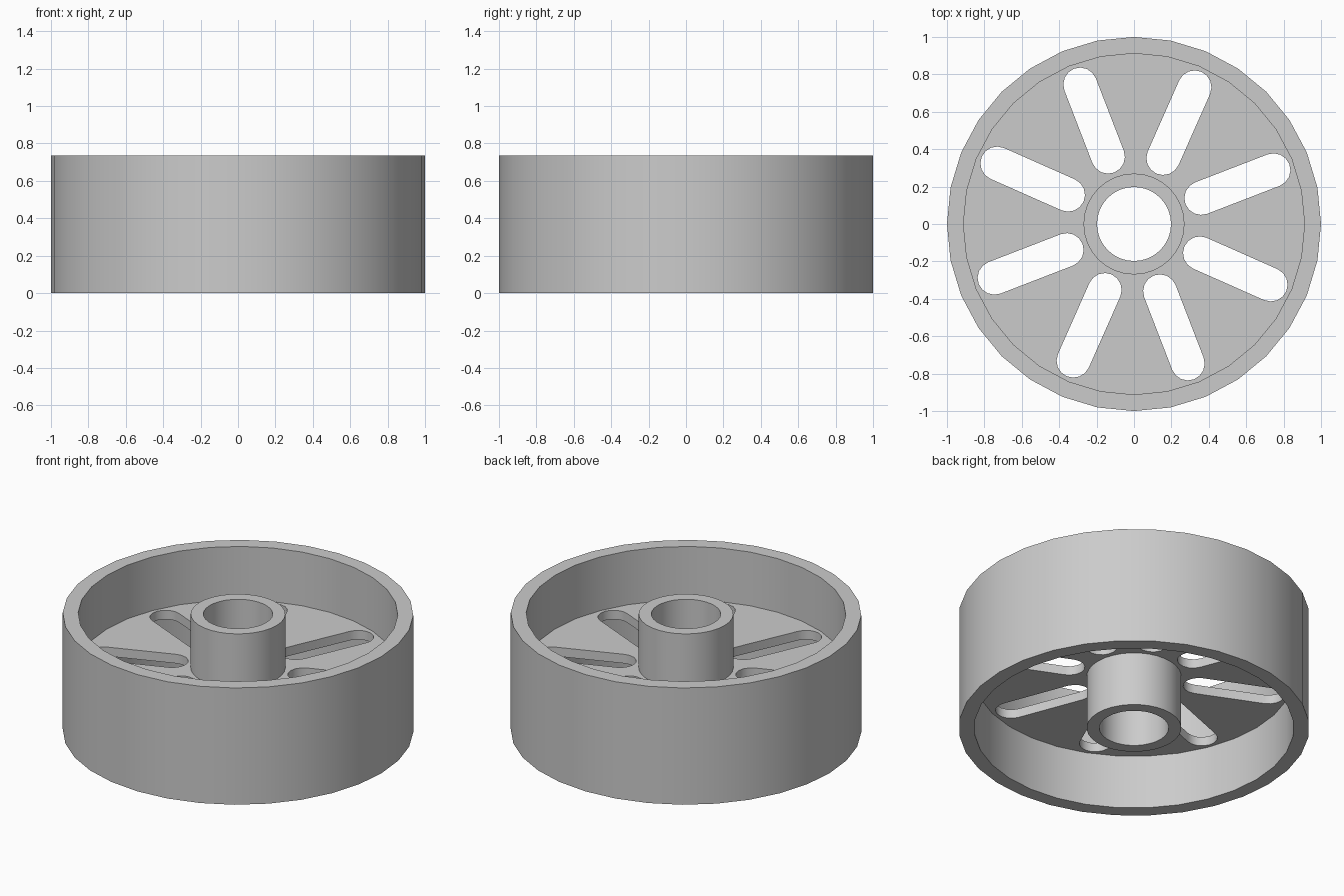
import bpy, bmesh
from math import sin, cos, pi, radians

HEIGHT = 0.735
WEB_LOW, WEB_HIGH = 0.34, 0.397
SLOT_COUNT, SLOT_TURN = 8, radians(21.1)

cube = bpy.data.objects.get("Cube")
if cube:
    bpy.data.objects.remove(cube, do_unlink=True)

grey = bpy.data.materials.new("plain grey")
grey.use_nodes = True
grey.diffuse_color = (0.6, 0.6, 0.6, 1)
grey.node_tree.nodes["Principled BSDF"].inputs["Base Color"].default_value = grey.diffuse_color


def arc(radius, start, sweep, steps, cx=0, cy=0):
    return [(cx + radius * cos(start + sweep * i / steps),
             cy + radius * sin(start + sweep * i / steps)) for i in range(steps + 1)]


def circle(radius, sides=32):
    return arc(radius, 0, 2 * pi, sides)[:-1]


def slot(angle, inner=0.385, outer=0.80, radius=0.09):
    # Radial slot with rounded ends
    c, s = cos(angle), sin(angle)
    return (arc(radius, angle - pi / 2, pi, 8, outer * c, outer * s)
            + arc(radius, angle + pi / 2, pi, 8, inner * c, inner * s))


def extrude_outline(name, loops, low, high):
    # Filled outline with holes, extruded between two heights
    curve = bpy.data.curves.new(name, "CURVE")
    curve.dimensions = "2D"
    curve.fill_mode = "BOTH"
    curve.extrude = (high - low) / 2
    for loop in loops:
        spline = curve.splines.new("POLY")
        spline.points.add(len(loop) - 1)
        for point, (x, y) in zip(spline.points, loop):
            point.co = (x, y, 0, 1)
        spline.use_cyclic_u = True
    obj = bpy.data.objects.new(name, curve)
    obj.location.z = (low + high) / 2
    bpy.context.collection.objects.link(obj)
    bpy.ops.object.select_all(action="DESELECT")
    obj.select_set(True)
    bpy.context.view_layer.objects.active = obj
    bpy.ops.object.convert(target="MESH")
    obj = bpy.context.object

    # Weld caps to walls and tidy normals
    bm = bmesh.new()
    bm.from_mesh(obj.data)
    bmesh.ops.remove_doubles(bm, verts=bm.verts, dist=0.0005)
    bmesh.ops.recalc_face_normals(bm, faces=bm.faces)
    bm.to_mesh(obj.data)
    bm.free()
    obj.data.materials.clear()
    obj.data.materials.append(grey)
    bpy.ops.object.shade_smooth_by_angle(angle=radians(30))
    return obj


# Outer rim, central hub with bore, and slotted web between them
extrude_outline("rim", [circle(1), circle(0.912)], 0, HEIGHT)
extrude_outline("hub", [circle(0.27), circle(0.198)], 0, HEIGHT)
slots = [slot(SLOT_TURN + 2 * pi * i / SLOT_COUNT) for i in range(SLOT_COUNT)]
extrude_outline("slotted_web", [circle(0.94), circle(0.24)] + slots, WEB_LOW, WEB_HIGH)
